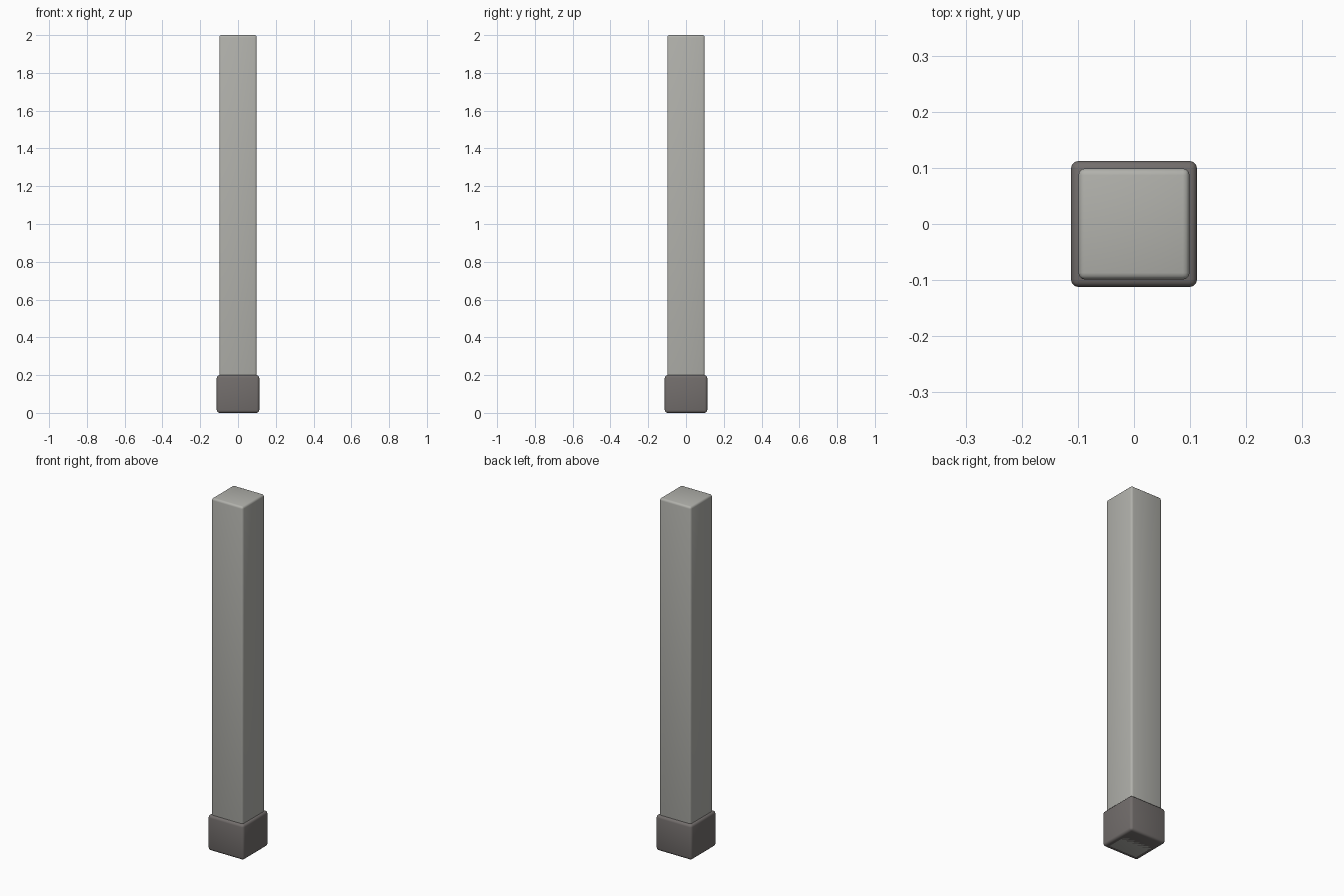
import bpy

if "Cube" in bpy.data.objects:
    bpy.data.objects.remove(bpy.data.objects["Cube"])


def rounded_box(name, half, height, bevel, color):
    """Square box standing on z = 0 with softly rounded edges."""
    bpy.ops.mesh.primitive_cube_add(size=1, location=(0, 0, height / 2))
    ob = bpy.context.object
    ob.name = name
    ob.scale = (half * 2, half * 2, height)
    bpy.ops.object.transform_apply(location=False, rotation=False, scale=True)
    mod = ob.modifiers.new("rounded_edges", 'BEVEL')
    mod.width = bevel
    mod.segments = 3
    bpy.ops.object.modifier_apply(modifier=mod.name)
    bpy.ops.object.shade_smooth_by_angle()
    mat = bpy.data.materials.new(name + "_material")
    mat.diffuse_color = color
    mat.use_nodes = True
    mat.node_tree.nodes["Principled BSDF"].inputs["Base Color"].default_value = mat.diffuse_color
    ob.data.materials.append(mat)
    return ob


# Tall square post
rounded_box("post", 0.099, 2.0, 0.012, (0.44, 0.44, 0.41, 1))

# Darker sleeve around the foot of the post
rounded_box("base_sleeve", 0.1125, 0.2, 0.014, (0.17, 0.155, 0.15, 1))
